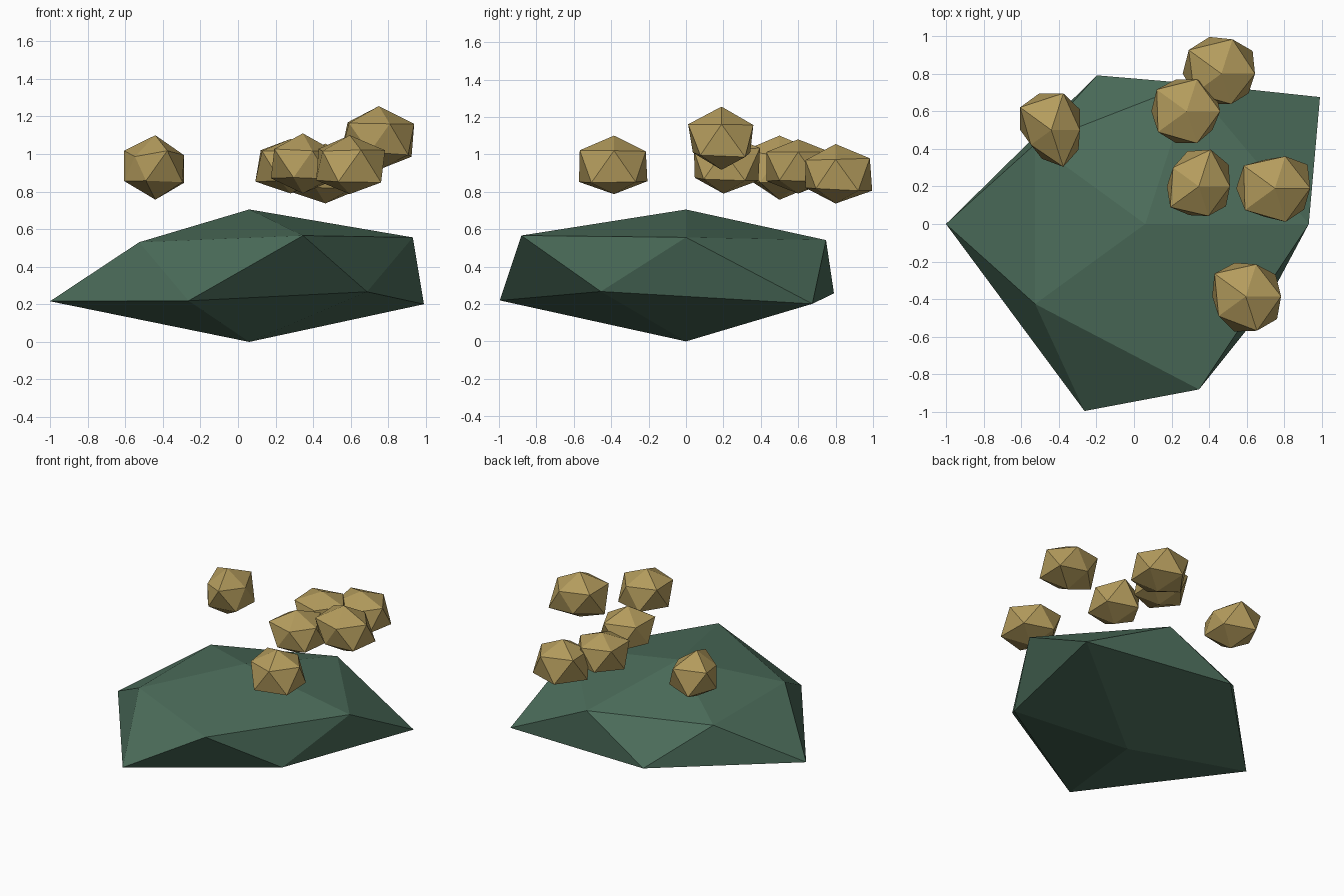
import bpy, bmesh, math

if "Cube" in bpy.data.objects:
    bpy.data.objects.remove(bpy.data.objects["Cube"])


def material(name, rgb):
    m = bpy.data.materials.new(name)
    m.diffuse_color = (*rgb, 1)
    m.use_nodes = True
    m.node_tree.nodes["Principled BSDF"].inputs["Base Color"].default_value = m.diffuse_color
    return m


GREEN = material("leaf green", (0.073, 0.155, 0.105))
GOLD = material("golden fruit", (0.46, 0.335, 0.11))


def lump(name, centre, ring, top, bottom, flatten, mat):
    """Flattened icosahedron whose corners are pushed in or out.
    ring: corner distances every 36 degrees, alternately upper and lower."""
    bm = bmesh.new()
    bmesh.ops.create_icosphere(bm, subdivisions=1, radius=1)
    for v in bm.verts:
        if abs(v.co.z) > 0.9:
            v.co = (0, 0, top if v.co.z > 0 else -bottom)
        else:
            v.co *= ring[round(math.degrees(math.atan2(v.co.y, v.co.x)) / 36) % 10]
            v.co.z *= flatten
    mesh = bpy.data.meshes.new(name)
    bm.to_mesh(mesh)
    bm.free()
    mesh.materials.append(mat)
    ob = bpy.data.objects.new(name, mesh)
    ob.location = centre
    bpy.context.collection.objects.link(ob)


# Wide, low foliage mass
lump("bush_foliage", (0.06, 0, 0.403),
     [0.973, 1.285, 0.88, 0.93, 0.81, 1.186, 0.81, 1.17, 1.035, 0.866],
     0.302, 0.403, 0.352, GREEN)

# Fruits hovering over the foliage: centre, top, bottom, corner distances (hundredths)
fruits = [
    ((-0.44, 0.50, 0.928), 1.10, 0.757, [17, 21, 23, 23, 23, 18.5, 15, 18, 23, 20]),
    ((0.595, -0.385, 0.938), 1.10, 0.787, [21, 22, 20, 21, 23, 20, 20, 22, 21.5, 23]),
    ((0.75, 0.19, 1.079), 1.255, 0.917, [21, 24, 20, 18, 23, 23, 22, 18, 21, 21.5]),
    ((0.345, 0.20, 0.945), 1.11, 0.79, [18.5, 22, 23, 22, 19, 19, 21, 18, 18.5, 20]),
    ((0.28, 0.60, 0.935), 1.08, 0.79, [20, 21, 20, 20, 22, 21, 21, 20, 20, 19]),
    ((0.465, 0.80, 0.895), 1.055, 0.737, [20, 23, 21.5, 23, 24, 23, 20, 19, 19, 20]),
]
for i, (c, top, bottom, ring) in enumerate(fruits, 1):
    lump(f"fruit_{i}", c, [r / 100 for r in ring], top - c[2], c[2] - bottom, 0.87, GOLD)
